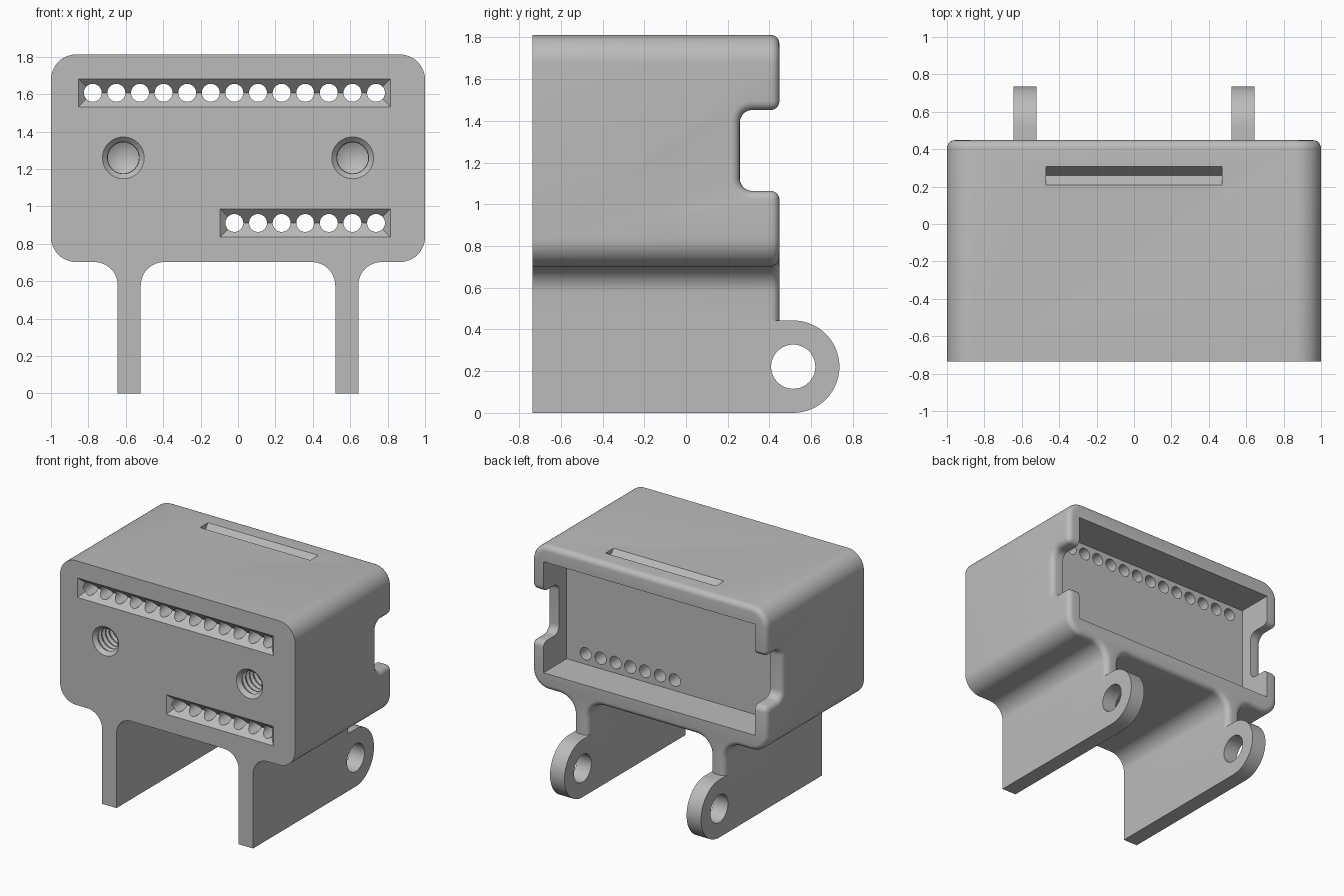
import bpy, bmesh
from math import radians, sin, cos, pi

if "Cube" in bpy.data.objects:
    bpy.data.objects.remove(bpy.data.objects["Cube"], do_unlink=True)

FRONT, BACK, CAVITY_END = -0.735, 0.448, 0.165

grey = bpy.data.materials.new("plain_grey")
grey.use_nodes = True
grey.diffuse_color = (0.5, 0.5, 0.5, 1)
grey.node_tree.nodes["Principled BSDF"].inputs["Base Color"].default_value = (0.5, 0.5, 0.5, 1)


def finish(name, bm):
    bmesh.ops.recalc_face_normals(bm, faces=bm.faces)
    mesh = bpy.data.meshes.new(name)
    bm.to_mesh(mesh)
    bm.free()
    mesh.materials.append(grey)
    obj = bpy.data.objects.new(name, mesh)
    bpy.context.collection.objects.link(obj)
    return obj


def arc(u, v, r, start, end, n=12):
    angles = [radians(start + (end - start) * i / n) for i in range(n + 1)]
    return [(u + r * cos(a), v + r * sin(a)) for a in angles]


def add_prism(bm, points, axis, lo, hi):
    """Extrude a closed outline along the x or y axis."""
    place = {"x": lambda p, d: (d, p[0], p[1]), "y": lambda p, d: (p[0], d, p[1])}[axis]
    a = [bm.verts.new(place(p, lo)) for p in points]
    b = [bm.verts.new(place(p, hi)) for p in points]
    bm.faces.new(a)
    bm.faces.new(b[::-1])
    for i in range(len(a)):
        j = (i + 1) % len(a)
        bm.faces.new((a[i], a[j], b[j], b[i]))


def prism(name, points, axis, lo, hi):
    bm = bmesh.new()
    add_prism(bm, points, axis, lo, hi)
    return finish(name, bm)


def rect(u0, u1, v0, v1):
    return [(u0, v0), (u1, v0), (u1, v1), (u0, v1)]


def combine(target, tool, operation="DIFFERENCE"):
    mod = target.modifiers.new("combine", "BOOLEAN")
    mod.operation, mod.object, mod.solver = operation, tool, "EXACT"
    bpy.ops.object.select_all(action="DESELECT")
    bpy.context.view_layer.objects.active = target
    target.select_set(True)
    bpy.ops.object.modifier_apply(modifier=mod.name)
    bpy.data.objects.remove(tool, do_unlink=True)


# Housing and leg outline, half of it mirrored
half = (arc(0.395, 0.577, 0.125, 90, 0) + [(0.52, 0.2), (0.643, 0.2)]
        + arc(0.768, 0.577, 0.125, 180, 90)
        + arc(0.865, 0.837, 0.135, -90, 0) + arc(0.865, 1.677, 0.135, 0, 90))
outline = half + [(-x, z) for x, z in reversed(half)]
housing = prism("housing", outline, "y", FRONT, BACK)

# Side notches
notch = ([(0.6, 1.064)] + arc(0.318, 1.124, 0.06, 270, 180, 8)
         + arc(0.318, 1.392, 0.06, 180, 90, 8) + [(0.6, 1.452)])
combine(housing, prism("notch_cutter", notch, "x", -1.2, 1.2))

# Rounded rear edges
bm = bmesh.new()
bm.from_mesh(housing.data)
bmesh.ops.remove_doubles(bm, verts=bm.verts, dist=0.0001)
edges = [e for e in bm.edges if len(e.link_faces) == 2 and e.calc_face_angle() > radians(50)
         and all(v.co.y > 0.2 for v in e.verts)]
bmesh.ops.bevel(bm, geom=edges, offset=0.042, segments=5, profile=0.5,
                affect="EDGES", clamp_overlap=False)
bm.to_mesh(housing.data)
bm.free()

# Leg plates with hinge lugs
lug = [(FRONT, 0), (FRONT, 0.443)] + arc(0.514, 0.2215, 0.2215, 90, -90, 32)
for side in (-1, 1):
    plate = prism("leg_plate", lug, "x", side * 0.52, side * 0.643)
    combine(housing, plate, "UNION")
combine(housing, prism("lug_hole_cutter", arc(0.514, 0.2215, 0.106, 0, 352.5, 47), "x", -1, 1))

# Rear cavity
combine(housing, prism("cavity_cutter", rect(-0.9, 0.9, 0.83, 1.685), "y", CAVITY_END, 0.7))


# Hipped grooves across the front
def groove(x0, x1, z, h=0.075, out=0.01):
    bm = bmesh.new()
    base = [bm.verts.new((x, FRONT - out, y))
            for x, y in rect(x0 - out, x1 + out, z - h - out, z + h + out)]
    left = bm.verts.new((x0 + h, FRONT + h, z))
    right = bm.verts.new((x1 - h, FRONT + h, z))
    for f in (base, (base[0], base[1], right, left), (base[1], base[2], right),
              (base[2], base[3], left, right), (base[3], base[0], left)):
        bm.faces.new(f)
    return finish("groove_cutter", bm)


PITCH, LAST = 0.1262, 0.738
rows = [(13, 1.607, -0.853), (7, 0.911, -0.095)]
for count, z, start in rows:
    combine(housing, groove(start, 0.815, z))

# Rows of round holes through to the cavity
bm = bmesh.new()
for count, z, start in rows:
    for i in range(count):
        add_prism(bm, arc(LAST - i * PITCH, z, 0.048, 0, 345, 23), "y", -0.9, 0.3)
combine(housing, finish("pin_hole_cutter", bm))

# Ribbed blind screw holes
profile = [(0.122, -0.01), (0.085, 0.027)]
for i in range(10):
    y = 0.04 + i * 0.045
    profile += [(0.102, y + 0.012), (0.102, y + 0.018), (0.083, y + 0.03), (0.083, y + 0.036)]
for side in (-1, 1):
    bm = bmesh.new()
    n = 32
    rings = [[bm.verts.new((side * 0.613 + r * cos(2 * pi * k / n), FRONT + y,
                            1.259 + r * sin(2 * pi * k / n))) for k in range(n)]
             for r, y in profile]
    bm.faces.new(rings[0])
    tip = bm.verts.new((side * 0.613, FRONT + profile[-1][1] + 0.05, 1.259))
    for k in range(n):
        m = (k + 1) % n
        for a, b in zip(rings, rings[1:]):
            bm.faces.new((a[k], a[m], b[m], b[k]))
        bm.faces.new((rings[-1][k], rings[-1][m], tip))
    combine(housing, finish("screw_hole_cutter", bm))

# V groove on the roof
vee = [(0.199, 1.824), (0.26, 1.752), (0.316, 1.824)]
combine(housing, prism("roof_groove_cutter", vee, "x", -0.47, 0.47))

# Smooth curved surfaces, crisp edges
bpy.ops.object.select_all(action="DESELECT")
housing.select_set(True)
bpy.context.view_layer.objects.active = housing
bpy.ops.object.shade_smooth_by_angle(angle=radians(30))
